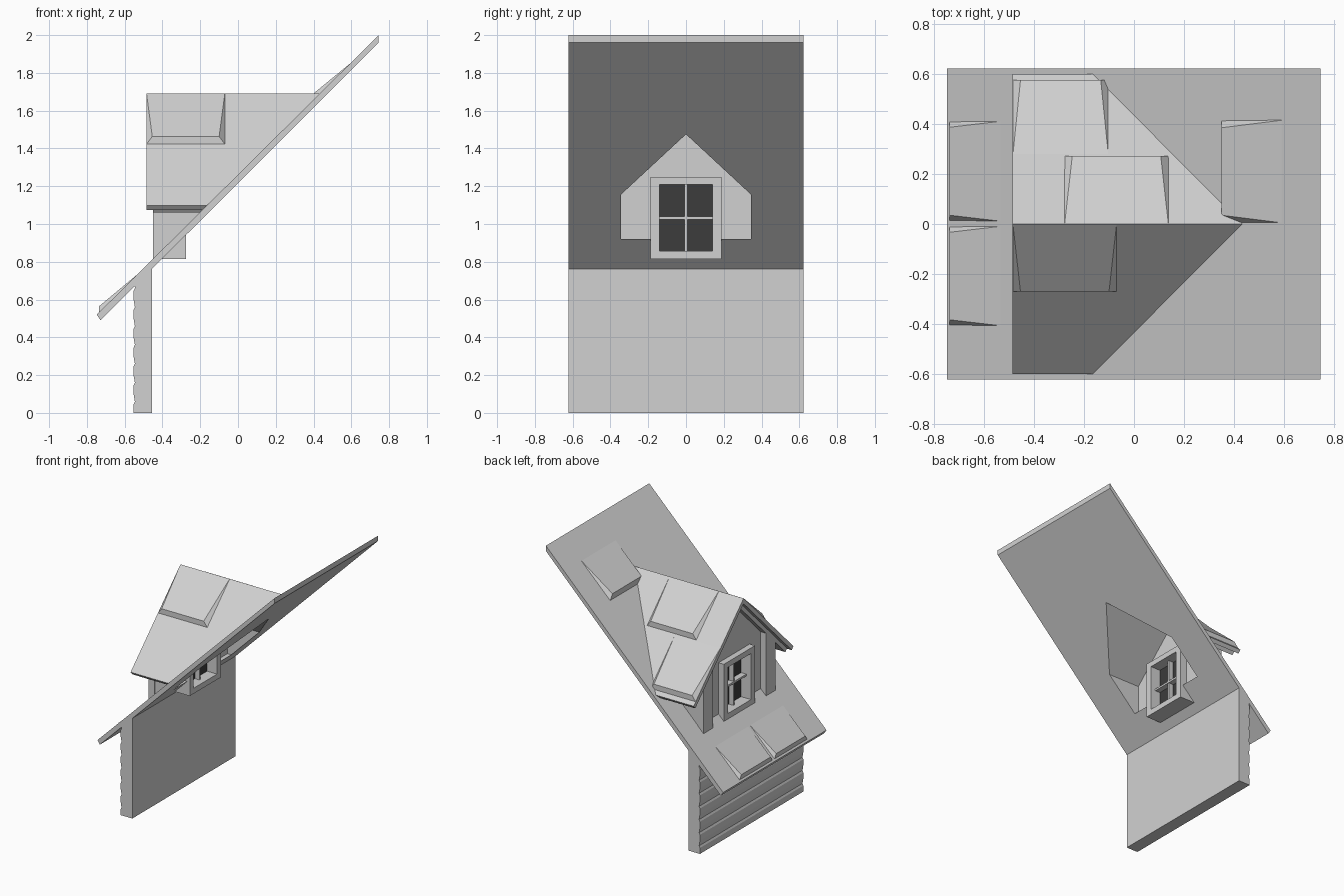
import bpy, bmesh
from mathutils import Vector

cube = bpy.data.objects.get("Cube")
if cube:
    bpy.data.objects.remove(cube, do_unlink=True)


def material(name, rgb):
    m = bpy.data.materials.new(name)
    m.use_nodes = True
    m.diffuse_color = (*rgb, 1)
    m.node_tree.nodes["Principled BSDF"].inputs["Base Color"].default_value = (*rgb, 1)
    return m


GREY = material("light_grey", (0.64, 0.64, 0.64))
DARK = material("dark_glass", (0.045, 0.045, 0.045))

# Pitched roof planes: z = x + offset
ROOF_TOP, ROOF_MID, ROOF_LOW = 1.255, 1.235, 1.215


def loft(name, ring_a, ring_b, mat=GREY):
    """Closed solid between two rings with the same number of points."""
    bm = bmesh.new()
    a = [bm.verts.new(p) for p in ring_a]
    b = [bm.verts.new(p) for p in ring_b]
    bm.faces.new(a)
    bm.faces.new(b)
    for i in range(len(a)):
        j = (i + 1) % len(a)
        bm.faces.new((a[i], a[j], b[j], b[i]))
    bmesh.ops.recalc_face_normals(bm, faces=bm.faces)
    mesh = bpy.data.meshes.new(name)
    bm.to_mesh(mesh)
    bm.free()
    mesh.materials.append(mat)
    ob = bpy.data.objects.new(name, mesh)
    bpy.context.collection.objects.link(ob)
    return ob


def box(name, x, y, z, mat=GREY):
    ring = [(y[0], z[0]), (y[1], z[0]), (y[1], z[1]), (y[0], z[1])]
    return loft(name, [(x[0], *p) for p in ring], [(x[1], *p) for p in ring], mat)


def across(name, profile_xz, y):
    """Extrude an x-z profile along the width."""
    return loft(name, [(px, -y, pz) for px, pz in profile_xz],
                [(px, y, pz) for px, pz in profile_xz])


def into_roof(name, profile_yz, x):
    """Run a y-z profile back from x until it meets the pitched roof."""
    return loft(name, [(x, y, z) for y, z in profile_yz],
                [(z - ROOF_MID, y, z) for y, z in profile_yz])


def upright(name, profile_yz, x0, x1):
    """Extrude a y-z profile; points with z None rest in the pitched roof."""
    def ring(x):
        return [(x, y, x + ROOF_MID if z is None else z) for y, z in profile_yz]
    return loft(name, ring(x0), ring(x1))


def mirrored(half):
    """Complete a half profile whose first and last points lie on y = 0."""
    return half + [(-y, z) for y, z in reversed(half) if y > 0]


def cut(ob, cutter):
    mod = ob.modifiers.new("cut", "BOOLEAN")
    mod.operation = "DIFFERENCE"
    mod.solver = "EXACT"
    mod.object = cutter
    bpy.context.view_layer.update()
    bpy.context.view_layer.objects.active = ob
    bpy.ops.object.modifier_apply(modifier=mod.name)


def tile(name, low_a, low_b, high_a, high_b, lift=0.045, inset=0.03):
    """Wedge tile: flush at the high edge, raised at the low edge."""
    la, lb, ha, hb = map(Vector, (low_a, low_b, high_a, high_b))
    side = (lb - la).normalized() * inset
    up = Vector((0, 0, lift))
    return loft(name, [la, lb, hb, ha], [la + up + side, lb + up - side,
                                         hb + up * 0.05, ha + up * 0.05])


# House wall with shallow boards on the outside
wall = [(-0.455, 0), (-0.455, -0.455 + ROOF_MID), (-0.548, -0.548 + ROOF_MID)]
for i in range(6, -1, -1):
    z = i * 0.1
    wall += [(-0.546, z + 0.06), (-0.553, z + 0.045), (-0.553, z)]
across("house_wall", wall, 0.622)

# Main pitched roof with an opening for the dormer
main_roof = across("main_roof", [(-0.748, 0.52), (-0.728, 0.49),
                                 (0.745, 1.96), (0.745, 2.0)], 0.622)
room = mirrored([(0, 1.475), (0.345, 1.155), (0.345, 0.92)])
room_cutter = loft("room_cutter", [(-0.5, *p) for p in room], [(0.5, *p) for p in room])
window_cutter = box("window_cutter", (-0.6, -0.2), (-0.16, 0.16), (0.835, 1.23))
cut(main_roof, room_cutter)
cut(main_roof, window_cutter)

# Dormer gable wall, corner posts, and side walls with the sloped ceiling
gable = upright("dormer_gable_wall", [(-0.43, None), (0.43, None), (0.43, 1.2),
                                      (0, 1.63), (-0.43, 1.2)], -0.405, -0.33)
cut(gable, window_cutter)
for s, label in ((1, "left"), (-1, "right")):
    upright("dormer_post_" + label, [(s * 0.32, None), (s * 0.432, None),
                                     (s * 0.432, 1.2), (s * 0.32, 1.31)], -0.45, -0.40)
half_shell = [(0.43, 0.88), (0.43, 1.2), (0, 1.63)]
inner = [(0.345, 0.88), (0.345, 1.155), (0, 1.475)]
shell = half_shell + [(-y, z) for y, z in half_shell[1::-1]]
shell += [(-y, z) for y, z in inner] + inner[1::-1]
into_roof("dormer_sides_and_ceiling", shell, -0.36)
for c in (room_cutter, window_cutter):
    bpy.data.objects.remove(c, do_unlink=True)

# Dormer roof in two layers
into_roof("dormer_roof", mirrored([(0, 1.69), (0.6, 1.098), (0.58, 1.075), (0, 1.65)]), -0.485)
into_roof("dormer_roof_underlayer",
          mirrored([(0, 1.655), (0.575, 1.085), (0.555, 1.06), (0, 1.61)]), -0.45)

# Window frame, bars and glass
FX = (-0.45, -0.275)
for s, label in ((1, "left"), (-1, "right")):
    box("window_jamb_" + label, FX, sorted((s * 0.14, s * 0.187)), (0.815, 1.25))
box("window_sill", FX, (-0.14, 0.14), (0.815, 0.857))
box("window_head", FX, (-0.14, 0.14), (1.208, 1.25))
box("window_bar_upright", (-0.405, -0.32), (-0.008, 0.008), (0.857, 1.208))
box("window_bar_cross", (-0.41, -0.315), (-0.14, 0.14), (1.025, 1.04))
box("window_glass", (-0.366, -0.358), (-0.14, 0.14), (0.857, 1.208), DARK)


# Raised tiles on the main roof
def main_tile(name, x0, x1, y0, y1):
    z0, z1 = x0 + ROOF_TOP, x1 + ROOF_TOP
    tile(name, (x0, y0, z0), (x0, y1, z0), (x1, y0, z1), (x1, y1, z1))


main_tile("eave_tile_back", -0.737, -0.48, 0.005, 0.417)
main_tile("eave_tile_front", -0.737, -0.48, -0.413, -0.003)
main_tile("upper_tile", 0.35, 0.59, 0.005, 0.415)


# Raised tiles on the dormer roof
def dormer_tile(name, x0, x1, y_low, y_high):
    def at(x, y):
        return (x, y, 1.69 - abs(y) * 0.987)
    tile(name, at(x0, y_low), at(x1, y_low), at(x0, y_high), at(x1, y_high), lift=0.04)


dormer_tile("dormer_tile_ridge_back", -0.277, 0.137, 0.272, 0.003)
dormer_tile("dormer_tile_eave_back", -0.484, -0.103, 0.575, 0.28)
dormer_tile("dormer_tile_ridge_front", -0.484, -0.07, -0.27, -0.003)
